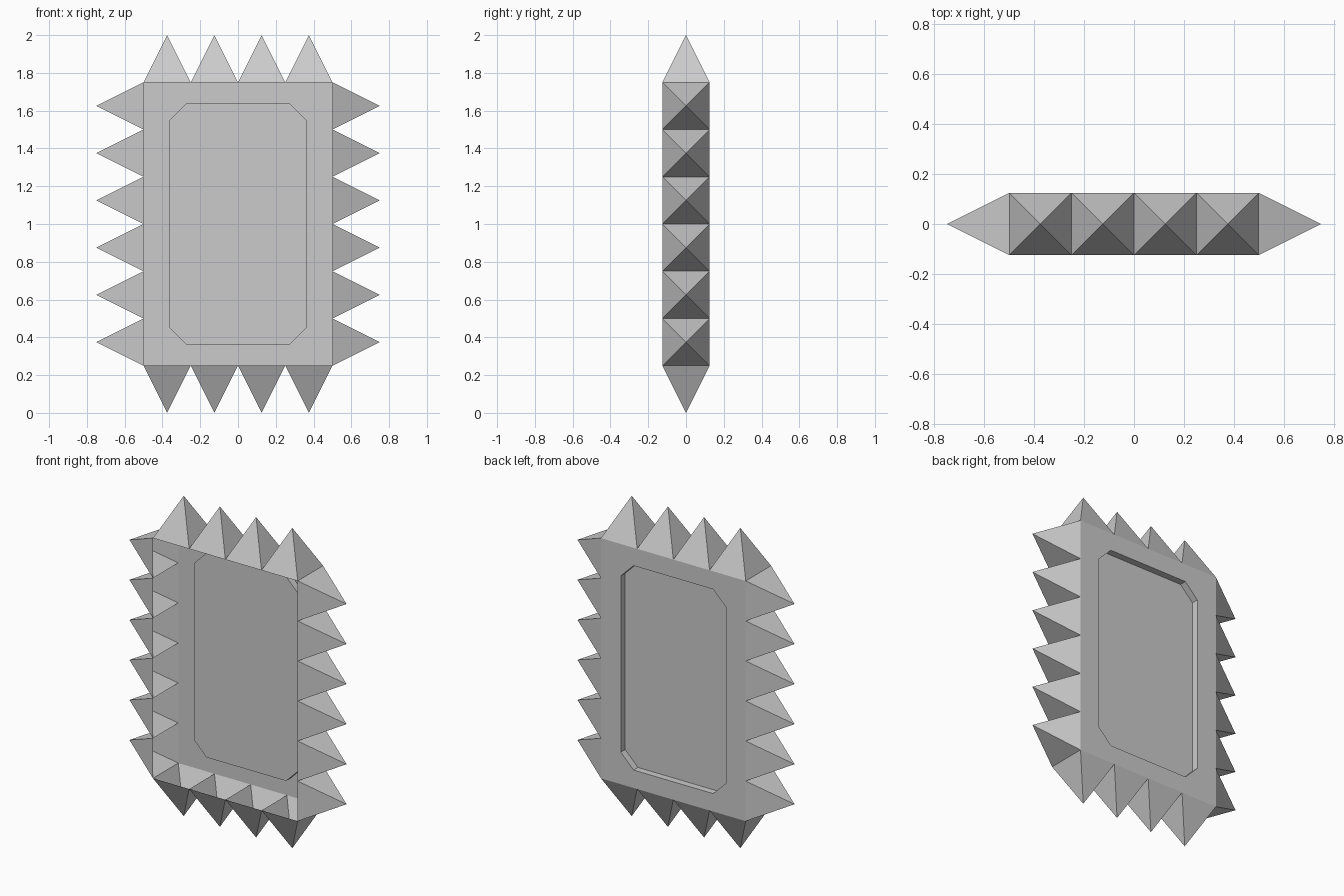
import bpy, bmesh
from math import pi, sqrt
from mathutils import Matrix, Vector

if "Cube" in bpy.data.objects:
    bpy.data.objects.remove(bpy.data.objects["Cube"])

W, H, CZ, D = 0.5, 0.75, 1.0, 0.125   # half width, half height, centre z, half depth
FLOOR_Y = 0.082                       # depth of the recessed panel


def finish(bm, name):
    mesh = bpy.data.meshes.new(name)
    bm.to_mesh(mesh)
    bm.free()
    bpy.context.collection.objects.link(bpy.data.objects.new(name, mesh))


# Back plate: rectangular rim around a chamfered, recessed panel (front is open)
bm = bmesh.new()
ix, iz, cx, cz = 0.363, 0.638, 0.275, 0.55
outer, rim, floor = [], [], []
for sx, sz in ((1, 1), (-1, 1), (-1, -1), (1, -1)):
    outer.append(bm.verts.new((sx * W, D, CZ + sz * H)))
    pair = [(sx * ix, sz * cz), (sx * cx, sz * iz)]
    if sx * sz < 0:
        pair.reverse()
    for x, z in pair:
        rim.append(bm.verts.new((x, D, CZ + z)))
        floor.append(bm.verts.new((x, FLOOR_Y, CZ + z)))
for k in range(4):
    a, b, c = rim[2 * k], rim[2 * k + 1], rim[(2 * k + 2) % 8]
    bm.faces.new((outer[k], b, a))
    bm.faces.new((outer[k], outer[(k + 1) % 4], c, b))
for k in range(8):
    n = (k + 1) % 8
    bm.faces.new((rim[k], rim[n], floor[n], floor[k]))
bm.faces.new(floor)
bmesh.ops.recalc_face_normals(bm, faces=bm.faces)
bm.normal_update()
if bm.faces[0].normal.y < 0:
    bmesh.ops.reverse_faces(bm, faces=bm.faces)
finish(bm, "back_plate")


# Hollow, open-based pyramid spikes along each edge
def spike_row(name, direction, bases):
    bm = bmesh.new()
    turn = Vector(direction).to_track_quat('Z', 'Y').to_matrix().to_4x4()
    for base in bases:
        centre = Vector(base) + Vector(direction) * D
        bmesh.ops.create_cone(
            bm, cap_ends=False, segments=4, radius1=D * sqrt(2), radius2=0,
            depth=2 * D,
            matrix=Matrix.Translation(centre) @ turn @ Matrix.Rotation(pi / 4, 4, 'Z'))
    bmesh.ops.remove_doubles(bm, verts=bm.verts, dist=1e-5)
    finish(bm, name)


xs = [-0.375 + 0.25 * i for i in range(4)]
zs = [0.375 + 0.25 * i for i in range(6)]
for s, side, end in ((1, "right", "top"), (-1, "left", "bottom")):
    spike_row(side + "_spikes", (s, 0, 0), [(s * W, 0, z) for z in zs])
    spike_row(end + "_spikes", (0, 0, s), [(x, 0, CZ + s * H) for x in xs])
